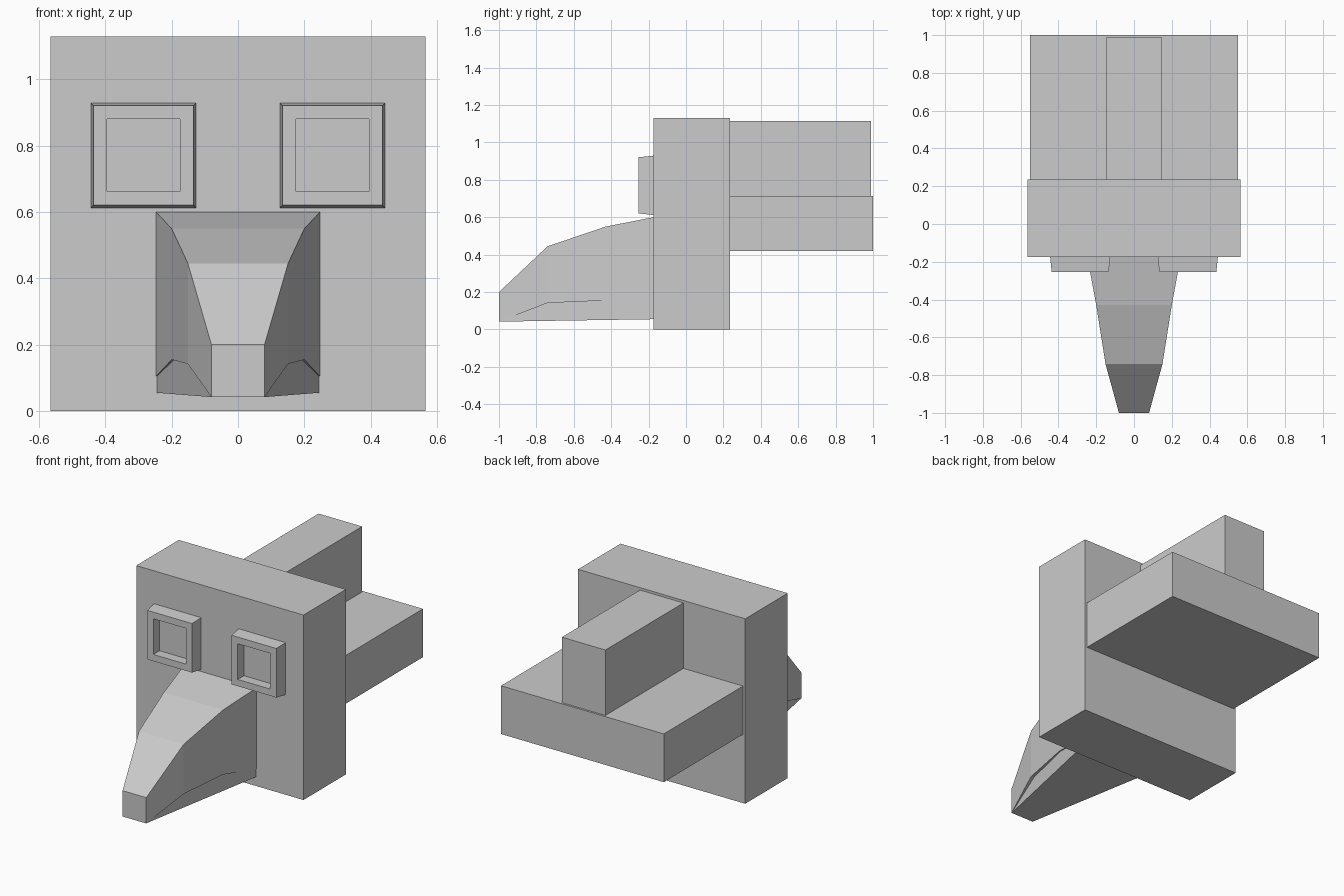
import bpy, bmesh
from mathutils import Vector

if "Cube" in bpy.data.objects:
    bpy.data.objects.remove(bpy.data.objects["Cube"])


def loft(name, sections, cx=0.0, recess=None):
    """Skin rectangular sections (y, half_width, z_bottom, z_top), front to back."""
    bm = bmesh.new()
    rings = []
    for y, w, zb, zt in sections:
        corners = ((-w, zb), (w, zb), (w, zt), (-w, zt))
        rings.append([bm.verts.new((cx + x, y, z)) for x, z in corners])
    front = bm.faces.new(rings[0])
    bm.faces.new(rings[-1][::-1])
    for a, b in zip(rings, rings[1:]):
        for i in range(4):
            j = (i + 1) % 4
            bm.faces.new((a[i], b[i], b[j], a[j]))
    bmesh.ops.recalc_face_normals(bm, faces=bm.faces[:])
    if recess:
        # Inset the front face and push it inwards
        border, depth = recess
        bmesh.ops.inset_region(bm, faces=[front], thickness=border)
        pit = bmesh.ops.extrude_discrete_faces(bm, faces=[front])["faces"][0]
        bmesh.ops.translate(bm, vec=Vector((0, depth, 0)), verts=pit.verts[:])
    mesh = bpy.data.meshes.new(name)
    bm.to_mesh(mesh)
    bm.free()
    obj = bpy.data.objects.new(name, mesh)
    bpy.context.collection.objects.link(obj)
    return obj


def block(name, half_width, y0, y1, z0, z1):
    return loft(name, [(y0, half_width, z0, z1), (y1, half_width, z0, z1)])


# Face slab and the two bars behind it
block("face_slab", 0.565, -0.175, 0.235, 0.0, 1.13)
block("rear_wide_bar", 0.55, 0.235, 1.0, 0.42, 0.715)
block("rear_upper_bar", 0.147, 0.235, 0.988, 0.715, 1.115)

# Eye frames with sunken centres
for side, x in (("left", -0.285), ("right", 0.285)):
    loft(side + "_eye", [(-0.253, 0.151, 0.621, 0.921),
                         (-0.175, 0.159, 0.612, 0.929)],
         cx=x, recess=(0.058, 0.06))

# Upper beak, its lower lip arching upwards
loft("upper_beak", [(-1.0, 0.08, 0.042, 0.2),
                    (-0.74, 0.151, 0.142, 0.445),
                    (-0.43, 0.2, 0.155, 0.55),
                    (-0.175, 0.247, 0.105, 0.6)])

# Lower jaw, a straight wedge tucked inside the upper beak
loft("lower_jaw", [(-0.998, 0.079, 0.042, 0.12),
                   (-0.175, 0.244, 0.055, 0.25)])
